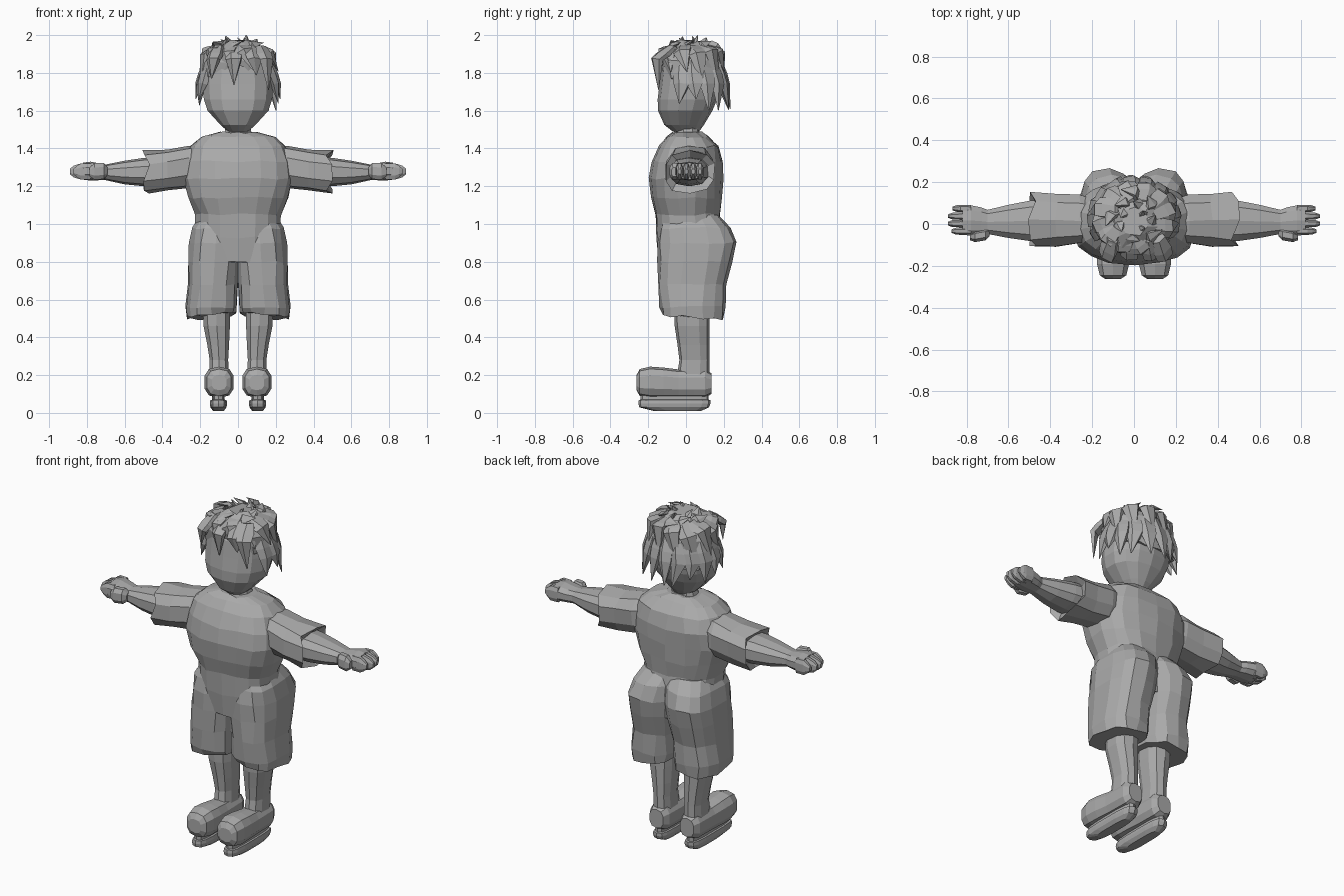
import bpy, bmesh, math, random
from mathutils import Vector

random.seed(4)
grey = bpy.data.materials.new("plain grey")
grey.diffuse_color = (0.4, 0.4, 0.4, 1)


def finish(name, bm, mirror=False, jitter=0.0):
    for v in bm.verts:
        v.co += Vector([random.uniform(-jitter, jitter) for _ in range(3)])
    if mirror:
        dup = bmesh.ops.duplicate(bm, geom=bm.verts[:] + bm.edges[:] + bm.faces[:])["geom"]
        for v in [g for g in dup if isinstance(g, bmesh.types.BMVert)]:
            v.co.x *= -1
    bmesh.ops.recalc_face_normals(bm, faces=bm.faces)
    me = bpy.data.meshes.new(name)
    bm.to_mesh(me)
    bm.free()
    me.materials.append(grey)
    ob = bpy.data.objects.new(name, me)
    bpy.context.collection.objects.link(ob)
    return ob


def skin(bm, loops, caps=True):
    """Join successive loops of points into a tube."""
    vs = [[bm.verts.new(p) for p in lp] for lp in loops]
    n = len(vs[0])
    for a, b in zip(vs, vs[1:]):
        for i in range(n):
            bm.faces.new((a[i], a[(i + 1) % n], b[(i + 1) % n], b[i]))
    if caps:
        bm.faces.new(vs[0])
        bm.faces.new(vs[-1])


def section(axis, t, lo_u, hi_u, lo_v, hi_v, n, power):
    """Rounded section across the axis; u, v are x, y for z and y, z for x."""
    pts = []
    for i in range(n):
        a = math.tau * (i + 0.5) / n
        c, s = math.cos(a), math.sin(a)
        u = (lo_u + hi_u) / 2 + (hi_u - lo_u) / 2 * math.copysign(abs(c) ** power, c)
        v = (lo_v + hi_v) / 2 + (hi_v - lo_v) / 2 * math.copysign(abs(s) ** power, s)
        pts.append(Vector((u, v, t) if axis == "z" else (t, u, v)))
    return pts


def loft(name, axis, rows, n=12, power=0.8, mirror=False, jitter=0.0):
    bm = bmesh.new()
    skin(bm, [section(axis, *r, n, power) for r in rows])
    return finish(name, bm, mirror, jitter)


# Shirt body
loft("shirt", "z", [
    (0.80, -.21, .21, -.145, .19), (0.93, -.225, .225, -.155, .20),
    (1.05, -.225, .225, -.165, .18), (1.14, -.265, .265, -.188, .185),
    (1.24, -.295, .295, -.197, .195), (1.33, -.285, .285, -.18, .197),
    (1.41, -.255, .255, -.145, .175), (1.46, -.20, .20, -.105, .125),
    (1.485, -.10, .10, -.075, .085)], n=18, jitter=.006)

# Shorts: two legs meeting in a centre crease, hem lower at the outside
shorts = loft("shorts", "z", [
    (0.50, .01, .275, -.125, .20), (0.56, .004, .28, -.14, .205),
    (0.68, .0, .265, -.15, .215), (0.80, -.01, .265, -.152, .245),
    (0.90, -.02, .26, -.15, .262), (0.98, -.03, .24, -.14, .235),
    (1.05, -.03, .20, -.11, .17)], n=14, power=.75, mirror=True, jitter=.006)
for v in shorts.data.vertices:
    if v.co.z < .52:
        v.co.z += .03 - .22 * max(0, abs(v.co.x) - .04) * .4 - .1 * max(0, v.co.y)

# Bare legs
loft("leg", "z", [
    (0.18, .045, .155, -.05, .125), (0.28, .05, .152, -.035, .125),
    (0.36, .045, .165, -.045, .125), (0.46, .04, .185, -.06, .125),
    (0.58, .04, .19, -.065, .125)], n=10, mirror=True)

# Shoes: rounded upper along the foot
bm = bmesh.new()
for y, w, lo, hi in ((-.262, .04, .12, .20), (-.245, .066, .09, .232), (-.19, .08, .08, .245),
                     (-.12, .077, .08, .24), (-.04, .068, .08, .23), (.04, .066, .08, .23),
                     (.10, .064, .08, .23), (.135, .045, .1, .21)):
    pts = section("z", 0, .10 - w, .10 + w, lo, hi, 10, .75)
    if y == -.262:
        loops = []
    loops.append([Vector((p.x, y, p.y)) for p in pts])
skin(bm, loops)
finish("shoe", bm, True)

# Narrow stepped soles
loft("sole", "z", [
    (.01, .075, .132, -.17, .08), (.03, .06, .147, -.248, .122),
    (.05, .057, .15, -.252, .13), (.068, .06, .147, -.25, .13),
    (.07, .07, .137, -.24, .12), (.095, .07, .137, -.24, .12)], n=14, power=.55, mirror=True)

# Sleeves with flared ragged cuffs
sleeve = loft("sleeve", "x", [
    (.17, -.09, .12, 1.20, 1.42), (.26, -.10, .14, 1.185, 1.415),
    (.37, -.11, .145, 1.175, 1.395), (.50, -.115, .155, 1.165, 1.385),
    (.46, -.08, .12, 1.21, 1.35)], n=10, power=.75, mirror=True, jitter=.006)
for v in sleeve.data.vertices:
    if abs(v.co.x) > .485 and v.index % 3 == 0:
        v.co.x *= .94

# Forearms and palms
loft("forearm", "x", [
    (.40, -.085, .125, 1.20, 1.355), (.50, -.085, .115, 1.20, 1.35),
    (.60, -.07, .095, 1.21, 1.335), (.70, -.05, .07, 1.232, 1.315),
    (.73, -.055, .082, 1.232, 1.32), (.78, -.058, .092, 1.23, 1.33),
    (.82, -.055, .09, 1.235, 1.325)], n=10, mirror=True)

# Four fingers
bm = bmesh.new()
for k, tip in enumerate((.872, .89, .888, .868)):
    y = -.052 + k * .036
    skin(bm, [section("x", x, y + e, y + .036 - e, 1.228 + f, 1.328 - f, 8, .8)
              for x, e, f in ((.78, 0, .005), (.83, -.001, .004), (tip - .02, .001, .017),
                              (tip, .009, .035))])
finish("fingers", bm, True)

# Thumbs
loft("thumb", "x", [
    (.69, -.06, -.02, 1.26, 1.30), (.71, -.08, -.02, 1.235, 1.325),
    (.76, -.088, -.03, 1.232, 1.325), (.785, -.078, -.045, 1.25, 1.30)], n=8, mirror=True)

# Neck and head
loft("neck", "z", [(1.44, -.09, .09, -.06, .08), (1.50, -.07, .07, -.05, .07),
                   (1.56, -.08, .08, -.05, .08)], n=10)
loft("head", "z", [
    (1.49, -.055, .055, -.07, .07), (1.525, -.095, .095, -.115, .095),
    (1.60, -.165, .165, -.148, .14), (1.66, -.185, .185, -.15, .165),
    (1.74, -.19, .19, -.14, .18), (1.83, -.185, .185, -.13, .18),
    (1.91, -.13, .13, -.09, .13), (1.95, -.05, .05, -.03, .05)], n=14, power=.9)

# Hair: a cap covered with pointed locks
loft("hair_cap", "z", [
    (1.70, -.17, .17, -.02, .185), (1.78, -.195, .195, -.115, .195),
    (1.86, -.19, .19, -.135, .19), (1.92, -.15, .15, -.11, .15),
    (1.965, -.06, .06, -.05, .08)], n=12, jitter=.012)


def lock(bm, root, mid, tip, width):
    """Tapered lock of hair bending from root through mid to tip."""
    root, mid, tip = Vector(root), Vector(mid), Vector(tip)
    d = (tip - root).normalized()
    out = mid - Vector((0, .02, 1.72))
    side = d.cross(out).normalized()
    up = side.cross(d)
    loops = []
    for c, r in ((root, .7), (root.lerp(mid, .6), 1), (mid, .9), (tip, .05)):
        loops.append([c + width * r * (side * math.cos(a) + up * .5 * math.sin(a))
                      for a in (math.tau * i / 5 for i in range(5))])
    skin(bm, loops)


def polar(deg, rx, ry, z):
    a = math.radians(deg)
    return (rx * math.cos(a), .03 + ry * math.sin(a), z)


bm = bmesh.new()
# Long side and back locks
for deg in range(-20, 201, 22):
    low = 1.60 + random.uniform(0, .07)
    lock(bm, polar(deg, .16, .14, 1.87), polar(deg + 4, .205, .18, 1.74),
         polar(deg + random.uniform(-6, 6), .225, .205, low), .052)
# Upper layer all round
for deg in range(0, 360, 30):
    j = random.uniform(-.02, .02)
    front = 190 < deg < 350
    lock(bm, polar(deg, .09, .08, 1.94), polar(deg + 12, .18, .155, 1.90 + j),
         polar(deg + 22, .215, .18, (1.80 if front else 1.72) + j), .055)
# Short upright tufts on the crown
for k in range(12):
    deg, r = k * 137.5, .045 + .0075 * k
    lock(bm, polar(deg, r * .7, r * .7, 1.90), polar(deg + 15, r, r, 1.95),
         polar(deg + 40, r * 1.25, r * 1.15, 2.0 - .004 * k), .038)
# Forelocks over the brow
for x, z in ((-.13, 1.77), (-.02, 1.74), (.09, 1.79), (.15, 1.71)):
    lock(bm, (x * .8, -.07, 1.94), (x, -.155, 1.87), (x * 1.08, -.145, z), .05)
finish("hair_locks", bm)
